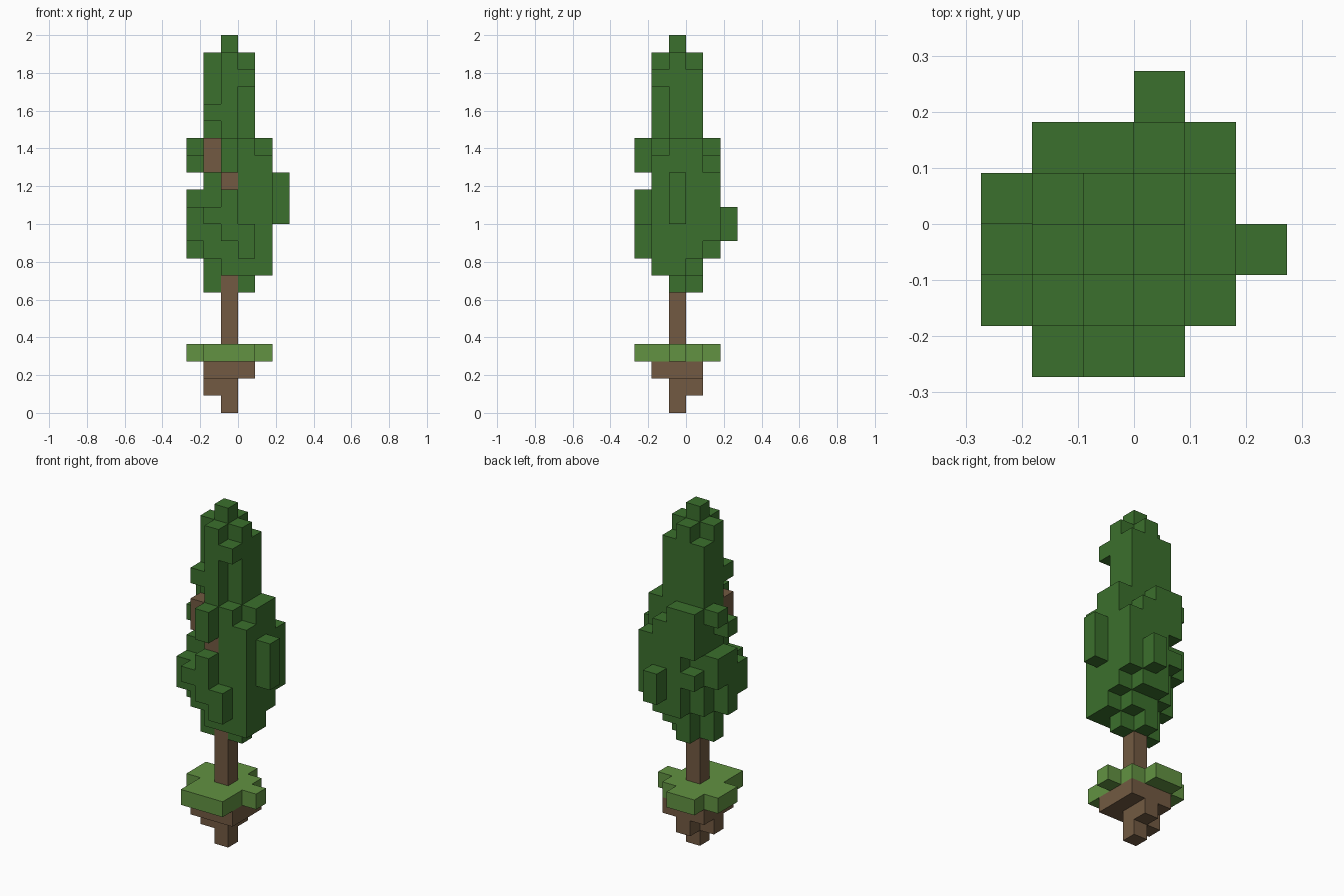
import bpy
import bmesh
from mathutils import Vector

cube = bpy.data.objects.get("Cube")
if cube:
    bpy.data.objects.remove(cube, do_unlink=True)

UNIT = 2 / 22  # edge of one block


def make_material(name, rgb):
    mat = bpy.data.materials.new(name)
    mat.use_nodes = True
    color = (*rgb, 1)
    mat.diffuse_color = color
    mat.node_tree.nodes["Principled BSDF"].inputs["Base Color"].default_value = color
    return mat


leaf_green = make_material("leaf green", (.044, .162, .026))
grass_green = make_material("grass green", (.122, .287, .054))
bark_brown = make_material("bark brown", (.17, .102, .054))


def cells(x, y, z):
    """Set of block cells; each axis is a single index or an inclusive pair."""
    spans = []
    for axis in (x, y, z):
        low, high = axis if isinstance(axis, tuple) else (axis, axis)
        spans.append(range(low, high + 1))
    return {(i, j, k) for i in spans[0] for j in spans[1] for k in spans[2]}


def build_blocks(name, blocks, material):
    """Outer skin of a set of blocks as one flat-shaded mesh."""
    bm = bmesh.new()
    for block in sorted(blocks):
        base = Vector(block)
        for axis in range(3):
            u, v = Vector(), Vector()
            u[(axis + 1) % 3] = 1
            v[(axis + 2) % 3] = 1
            for side in (0, 1):
                step = Vector()
                step[axis] = 1 if side else -1
                if tuple(int(c) for c in base + step) in blocks:
                    continue
                start = base.copy()
                start[axis] += side
                ring = [start, start + u, start + u + v, start + v]
                if not side:
                    ring.reverse()
                bm.faces.new([bm.verts.new(p * UNIT) for p in ring])
    bmesh.ops.remove_doubles(bm, verts=bm.verts[:], dist=UNIT / 100)
    bmesh.ops.dissolve_limit(bm, angle_limit=.01, verts=bm.verts[:], edges=bm.edges[:])
    mesh = bpy.data.meshes.new(name)
    bm.to_mesh(mesh)
    bm.free()
    mesh.materials.append(material)
    obj = bpy.data.objects.new(name, mesh)
    bpy.context.collection.objects.link(obj)
    return obj


CORE = (-2, 0)   # three blocks around the trunk
WIDE = (-2, 1)   # four blocks

# Soil clump with its root
soil = cells(CORE, CORE, 2)
soil |= cells((-2, -1), -1, 1) | cells(-1, (-1, 0), 1)
soil |= cells(-1, -1, 0)

# Grass patch
grass = cells(CORE, (-3, 0), 3)
grass |= cells(1, -1, 3)
grass |= cells((-2, -1), 1, 3)
grass |= cells(-3, (-1, 0), 3)

# Trunk and the side branch
trunk = cells(-1, -1, (4, 14))
branch = cells(-1, -2, 13) | cells(-2, -2, (14, 15))

# Underside of the crown
leaves = cells(CORE, -1, 7) | cells(-1, 0, 7)
leaves |= cells(WIDE, -1, 8) | cells((-1, 1), -2, 8) | cells((-1, 0), 0, 8)

# Broad body of the crown
leaves |= cells(WIDE, CORE, (9, 14))
leaves |= cells(CORE, CORE, 15) | cells(1, (-1, 0), 15)
leaves -= cells(-2, -2, (12, 13))

# Back layer of the body
leaves |= cells((-1, 0), 1, (9, 14)) | cells(1, 1, (10, 13))
leaves |= cells(-2, 1, 11) | cells(-2, 1, (13, 15)) | cells(-1, 1, 15)
leaves |= cells(0, 2, (10, 11))

# Tufts on the front
leaves |= cells(0, -3, (9, 10)) | cells(-1, -3, (10, 12))
leaves |= cells(-2, -3, 11) | cells(-1, -3, (14, 15))

# Tufts on the two sides
leaves |= cells(2, -1, (11, 13))
leaves |= cells(-3, -1, (9, 12)) | cells(-3, -2, (10, 11))
leaves |= cells(-3, 0, (11, 12)) | cells(-3, -1, 14) | cells(-3, 0, 15)

# Slim upper crown and the tip
leaves |= cells(CORE, (-1, 0), (16, 19)) | cells(-1, -2, (16, 20))
leaves |= cells(-2, -2, 17) | cells(0, -2, 19)
leaves |= cells(CORE, -1, 20) | cells(-1, 0, 20)
leaves |= cells(-1, -1, 21)
leaves -= trunk | branch

build_blocks("soil_clump", soil, bark_brown)
build_blocks("grass_patch", grass, grass_green)
build_blocks("trunk", trunk, bark_brown)
build_blocks("side_branch", branch, bark_brown)
build_blocks("crown", leaves, leaf_green)
